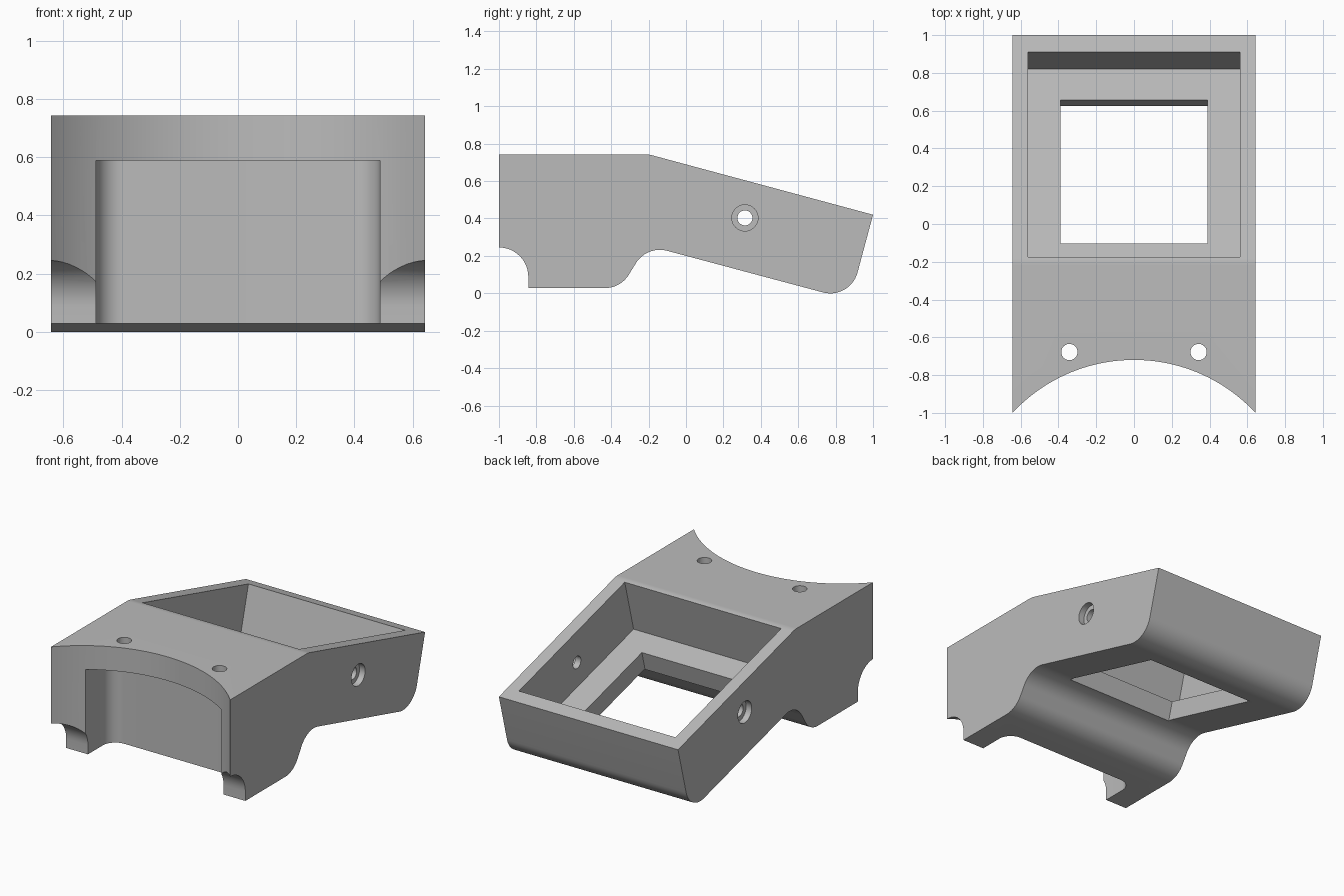
import bpy, bmesh
from math import radians, pi, cos, sin, tan, atan2
from mathutils import Vector, Matrix

cube = bpy.data.objects.get("Cube")
if cube:
    bpy.data.objects.remove(cube, do_unlink=True)

HALF_WIDTH = 0.643
TILT = radians(15)

grey = bpy.data.materials.new("plain_grey")
grey.use_nodes = True
grey.diffuse_color = (0.5, 0.5, 0.5, 1)
grey.node_tree.nodes["Principled BSDF"].inputs["Base Color"].default_value = (0.5, 0.5, 0.5, 1)


def rounded(corners, steps=14):
    """Outline from (u, v, radius) corners, with an arc at each rounded one."""
    out = []
    for i, (u, v, r) in enumerate(corners):
        p = Vector((u, v))
        if r == 0:
            out.append((u, v))
            continue
        a = (Vector(corners[i - 1][:2]) - p).normalized()
        b = (Vector(corners[(i + 1) % len(corners)][:2]) - p).normalized()
        half = a.angle(b) / 2
        centre = p + (a + b).normalized() * (r / sin(half))
        start = p + a * (r / tan(half)) - centre
        first = atan2(start.y, start.x)
        turn = 1 if b.x * a.y - b.y * a.x > 0 else -1
        for k in range(steps + 1):
            angle = first + turn * (pi - 2 * half) * k / steps
            out.append((centre.x + r * cos(angle), centre.y + r * sin(angle)))
    return out


def prism(name, outline, low, high, place=Matrix()):
    """Closed solid from a flat outline, along local z from low to high."""
    bm = bmesh.new()
    base = [bm.verts.new((u, v, low)) for u, v in outline]
    top = [bm.verts.new((u, v, high)) for u, v in outline]
    bm.faces.new(base[::-1])
    bm.faces.new(top)
    for i in range(len(base)):
        bm.faces.new((base[i - 1], base[i], top[i], top[i - 1]))
    bm.transform(place)
    if bm.calc_volume(signed=True) < 0:
        bmesh.ops.reverse_faces(bm, faces=bm.faces[:])
    mesh = bpy.data.meshes.new(name)
    bm.to_mesh(mesh)
    bm.free()
    mesh.materials.append(grey)
    obj = bpy.data.objects.new(name, mesh)
    bpy.context.collection.objects.link(obj)
    return obj


def circle(u, v, r, n=48):
    return [(u + r * cos(2 * pi * k / n), v + r * sin(2 * pi * k / n)) for k in range(n)]


def rectangle(w, h):
    return [(-w, -h), (w, -h), (w, h), (-w, h)]


# Maps an outline drawn in (y, z) to the side plane, extruding along x
SIDE = Matrix(((0, 0, 1, 0), (1, 0, 0, 0), (0, 1, 0, 0), (0, 0, 0, 1)))

# Body: side profile with a quarter-round notch under the front
notch = [(-1 + 0.157 * sin(t * pi / 24), 0.088 + 0.157 * cos(t * pi / 24)) for t in range(13)]
profile = [(y, z, 0) for y, z in notch] + [
    (-0.843, 0.028, 0), (-0.35, 0.028, 0.15), (-0.209, 0.256, 0.15),
    (0.878, -0.034, 0.15), (1, 0.42, 0), (-0.2, 0.743, 0.15), (-1, 0.743, 0)]
body = prism("bracket_body", rounded(profile), -HALF_WIDTH, HALF_WIDTH, SIDE)

cutters = []

# Curved front face
cutters.append(prism("front_curve_cutter", circle(0, -1.5975, 0.878, 160), -0.5, 1.5))

# Recess between the front legs, rounded at its back corners
recess = [(-0.487, -1.4, 0), (0.487, -1.4, 0), (0.487, -0.6, 0.09), (-0.487, -0.6, 0.09)]
cutters.append(prism("front_recess_cutter", rounded(recess), -0.3, 0.588))

# Tilted tray with a window through its floor
tray = Matrix.Translation((0, 0.3675, 0.5895)) @ Matrix.Rotation(-TILT, 4, 'X')
cutters.append(prism("tray_cutter", rectangle(0.562, 0.5615), -0.35, 0.3, tray))
cutters.append(prism("window_cutter", rectangle(0.389, 0.3935), -0.8, -0.2, tray))

# Mirrored screw holes: vertical at the front, counterbored in the side walls
for s in (-1, 1):
    cutters.append(prism("front_hole_cutter", circle(s * 0.342, -0.678, 0.043), 0.45, 1))
    for r, inner in ((0.04, 0.45), (0.07, HALF_WIDTH - 0.04)):
        low, high = sorted((s * inner, s * 0.8))
        cutters.append(prism("side_hole_cutter", circle(0.315, 0.403, r), low, high, SIDE))

# Make each cut in turn, then drop its cutter
for obj in bpy.context.selected_objects:
    obj.select_set(False)
body.select_set(True)
bpy.context.view_layer.objects.active = body
for cutter in cutters:
    cutter.hide_render = True
    cut = body.modifiers.new("cut", 'BOOLEAN')
    cut.operation = 'DIFFERENCE'
    cut.solver = 'EXACT'
    cut.object = cutter
    bpy.ops.object.modifier_apply(modifier=cut.name)
    bpy.data.objects.remove(cutter, do_unlink=True)

# Smooth the rounds, keep the edges sharp
bpy.ops.object.shade_smooth_by_angle(angle=radians(25))
